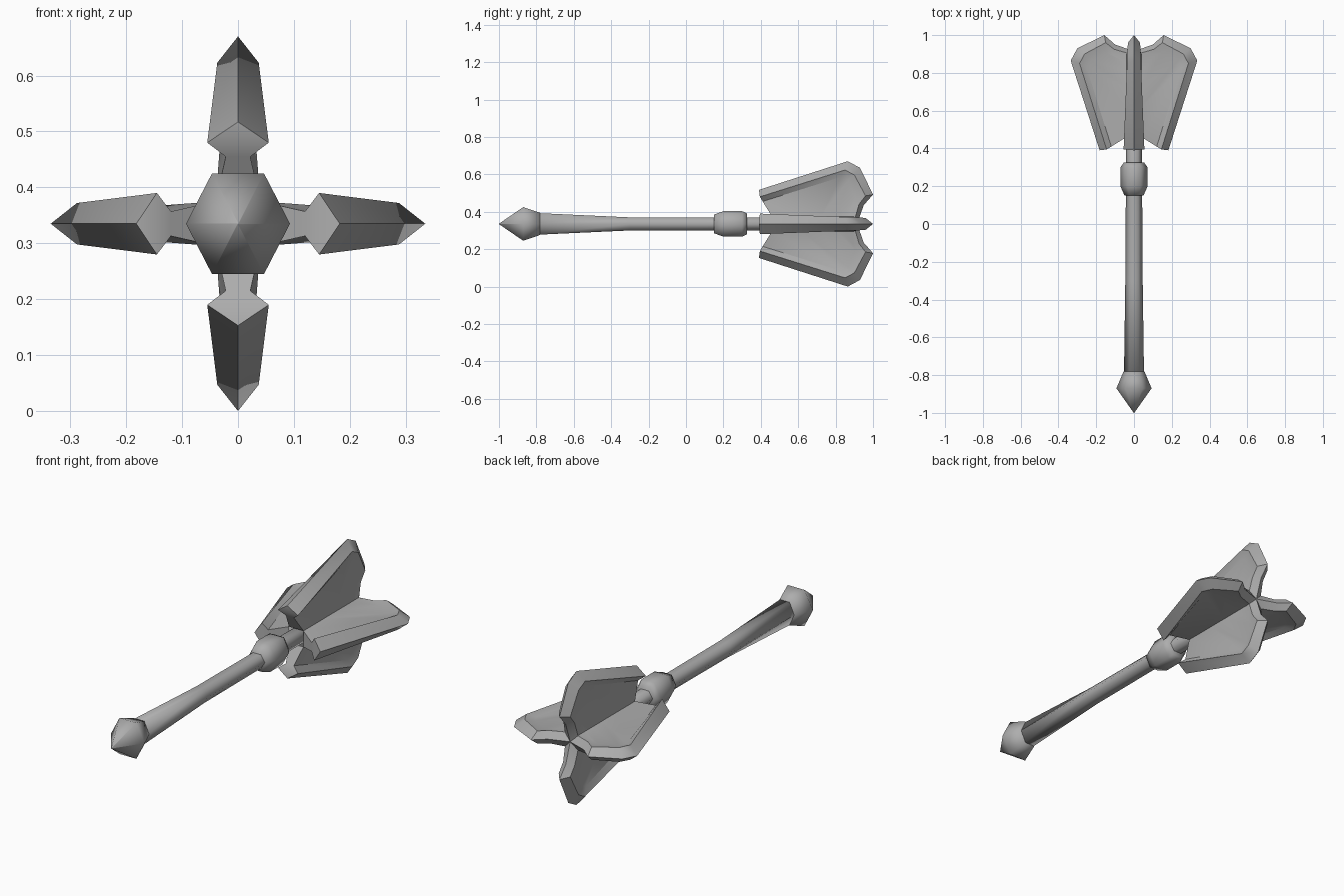
import bpy, bmesh, math
from mathutils import Matrix, Vector

cube = bpy.data.objects.get("Cube")
if cube:
    bpy.data.objects.remove(cube, do_unlink=True)

AXIS_Z = 0.335

metal = bpy.data.materials.new("grey_metal")
metal.use_nodes = True
grey = (0.42, 0.42, 0.42, 1)
metal.diffuse_color = grey
metal.node_tree.nodes["Principled BSDF"].inputs["Base Color"].default_value = grey


def make_object(name, bm):
    bmesh.ops.remove_doubles(bm, verts=bm.verts, dist=0.0005)
    bmesh.ops.recalc_face_normals(bm, faces=bm.faces)
    for f in bm.faces:
        f.smooth = True
    mesh = bpy.data.meshes.new(name)
    bm.to_mesh(mesh)
    bm.free()
    mesh.materials.append(metal)
    obj = bpy.data.objects.new(name, mesh)
    obj.location.z = AXIS_Z
    bpy.context.collection.objects.link(obj)
    return obj


def hex_turned(name, profile):
    """Six-sided part along y; profile holds (y, half width in x, half height in z)."""
    bm = bmesh.new()
    rings = []
    for y, rx, rz in profile:
        rings.append([bm.verts.new((rx * math.cos(k * math.pi / 3), y,
                                    rz * math.sin(k * math.pi / 3) / math.sin(math.pi / 3)))
                      for k in range(6)])
    for a, b in zip(rings, rings[1:]):
        for k in range(6):
            n = (k + 1) % 6
            bm.faces.new((a[k], a[n], b[n], b[k]))
    for ring in (rings[0], rings[-1]):
        bm.faces.new(ring)
    # crisp rings, soft lengthwise edges
    for e in bm.edges:
        if abs(e.verts[0].co.y - e.verts[1].co.y) < 1e-4 and len(e.link_faces) == 2:
            e.smooth = e.calc_face_angle(0) < 0.3
    return make_object(name, bm)


# Handle, tapering from the pommel and running on as the core of the head
hex_turned("shaft", [(-0.80, 0.053, 0.058), (-0.30, 0.046, 0.035),
                     (0.20, 0.043, 0.034), (0.88, 0.043, 0.034)])
hex_turned("pommel", [(-1.0, 0.0012, 0.0012), (-0.87, 0.093, 0.09),
                      (-0.78, 0.055, 0.059)])
hex_turned("collar", [(0.15, 0.05, 0.05), (0.20, 0.072, 0.068),
                      (0.30, 0.072, 0.068), (0.325, 0.054, 0.056)])

# Flange stations from front corner round to the rear hub.
# Each holds ridge, shoulder, plate and root as (y, radius, half thickness).
STATIONS = [
    ((0.39, 0.182, 0), (0.395, 0.145, 0.055), (0.41, 0.12, 0.022), (0.46, 0.04, 0.04)),
    ((0.865, 0.335, 0), (0.85, 0.288, 0.037), (0.825, 0.25, 0.024), (0.62, 0.04, 0.04)),
    ((0.93, 0.30, 0), (0.90, 0.262, 0.036), (0.865, 0.23, 0.024), (0.72, 0.04, 0.04)),
    ((1.0, 0.157, 0), (0.96, 0.15, 0.032), (0.905, 0.145, 0.024), (0.81, 0.04, 0.04)),
    ((0.95, 0.10, 0), (0.925, 0.105, 0.032), (0.89, 0.105, 0.027), (0.85, 0.04, 0.04)),
    ((0.915, 0, 0), (0.905, 0.036, 0.036), (0.895, 0.04, 0.04), (0.88, 0.04, 0.04)),
]


def add_flange(bm, turn):
    rot = Matrix.Rotation(turn, 3, 'Y')
    rings = []
    for ridge, *sides in STATIONS:
        points = [(-h, y, r) for y, r, h in reversed(sides)]
        points.append((0, ridge[0], ridge[1]))
        points += [(h, y, r) for y, r, h in sides]
        rings.append([bm.verts.new(rot @ Vector(p)) for p in points])
    for a, b in zip(rings, rings[1:]):
        for k in range(len(a) - 1):
            bm.faces.new((a[k], a[k + 1], b[k + 1], b[k]))
    # front end of the flange
    f = rings[0]
    bm.faces.new((f[0], f[1], f[5], f[6]))
    bm.faces.new((f[1], f[2], f[4], f[5]))
    bm.faces.new((f[2], f[3], f[4]))


# Four matching flanges joined at the hub
head = bmesh.new()
for quarter in range(4):
    add_flange(head, quarter * math.pi / 2)
flanges = make_object("flanged_head", head)

bpy.ops.object.select_all(action='DESELECT')
flanges.select_set(True)
bpy.context.view_layer.objects.active = flanges
bpy.ops.object.shade_smooth_by_angle(angle=math.radians(45))
